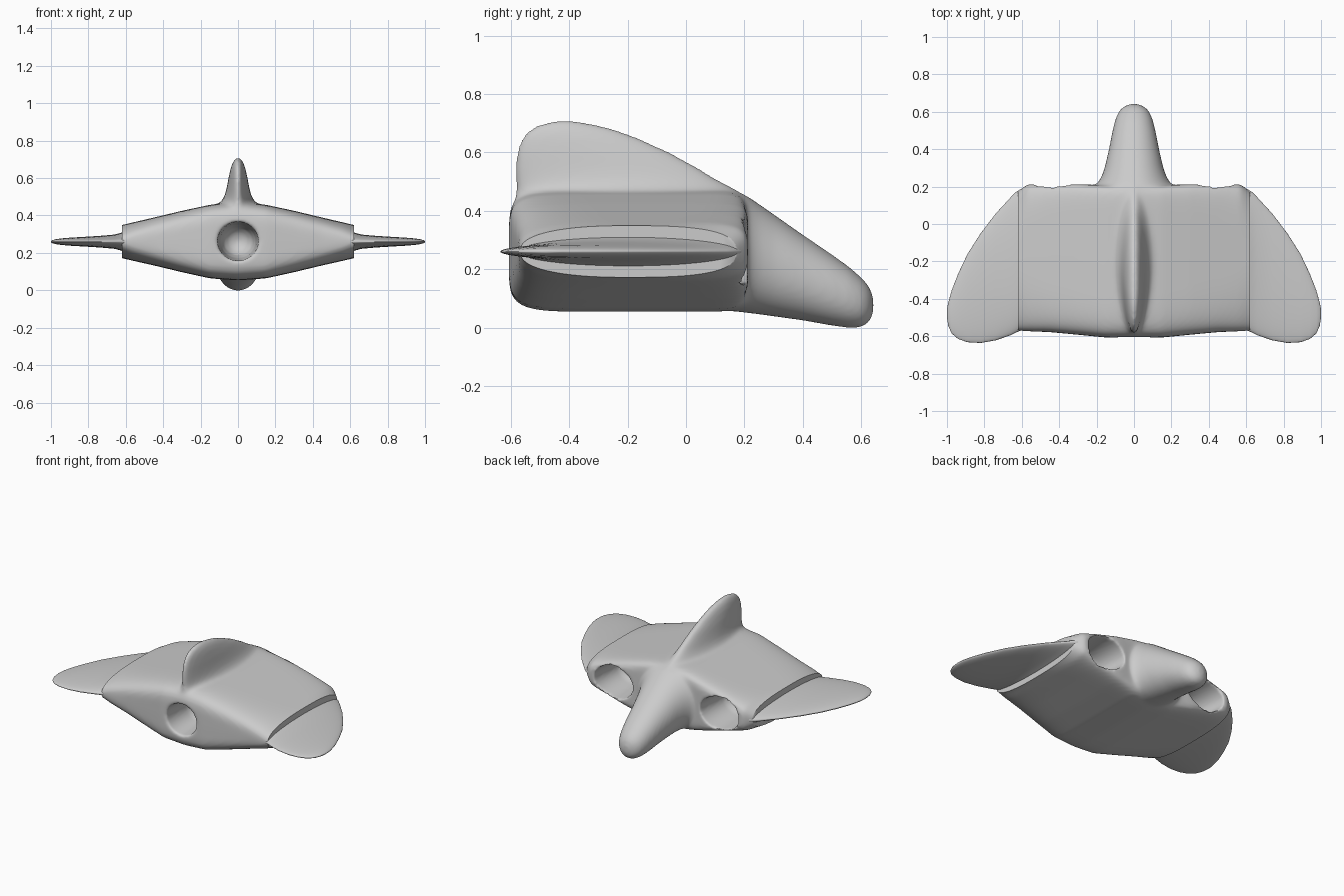
import bpy, bmesh, math
from mathutils import Vector

if "Cube" in bpy.data.objects:
    bpy.data.objects.remove(bpy.data.objects["Cube"])

N = 64


def spow(v, p):
    return math.copysign(abs(v) ** p, v)


def ring(axis, pos, a0, a1, b0, b1, e, e_front=None):
    """Superellipse section across one axis; a and b are the other two axes."""
    pts = []
    for i in range(N):
        t = 2 * math.pi * i / N
        c, s = math.cos(t), math.sin(t)
        ex = e_front if e_front and c > 0 else e
        a = (a0 + a1) / 2 + (a1 - a0) / 2 * spow(c, 2 / ex)
        b = (b0 + b1) / 2 + (b1 - b0) / 2 * spow(s, 2 / ex)
        pts.append({'X': (pos, a, b), 'Y': (a, pos, b), 'Z': (a, b, pos)}[axis])
    return pts


def loft(bm, rings):
    vs = [[bm.verts.new(p) for p in r] for r in rings]
    for r0, r1 in zip(vs, vs[1:]):
        for i in range(N):
            j = (i + 1) % N
            bm.faces.new((r0[i], r0[j], r1[j], r1[i]))
    bm.faces.new(vs[0])
    bm.faces.new(vs[-1])


def finish(bm, name):
    bmesh.ops.recalc_face_normals(bm, faces=bm.faces[:])
    me = bpy.data.meshes.new(name)
    bm.to_mesh(me)
    bm.free()
    ob = bpy.data.objects.new(name, me)
    bpy.context.collection.objects.link(ob)
    return ob


def smooth(ob, angle):
    bpy.ops.object.select_all(action='DESELECT')
    ob.select_set(True)
    bpy.context.view_layer.objects.active = ob
    bpy.ops.object.convert(target='MESH')
    bpy.ops.object.shade_smooth_by_angle(angle=math.radians(angle))


# Hull: sections across x (x, back y, front y, bottom z, top z, squareness)
bm = bmesh.new()
half = [(0, -.607, .205, .053, .475, 6), (.15, -.607, .205, .064, .457, 6),
        (.3, -.592, .214, .097, .425, 5), (.45, -.578, .214, .133, .389, 4),
        (.57, -.574, .212, .160, .361, 3), (.62, -.571, .175, .172, .349, 2.3),
        (.66, -.57, .13, .18, .34, 2.2)]
stations = [(-s[0], *s[1:]) for s in half[:0:-1]] + half
loft(bm, [ring('X', *s, 2 + (s[5] - 2) * 2.5) for s in stations])

# Drooping nose: sections along y (y, half width, bottom z, top z)
nose = [(0, .22, .07, .46), (.12, .225, .06, .465), (.21, .2, .05, .45),
        (.25, .175, .045, .423), (.3, .157, .038, .388), (.4, .134, .024, .318),
        (.5, .115, .006, .25), (.56, .1, -.002, .207), (.6, .083, .0, .172),
        (.625, .06, .014, .145), (.638, .034, .035, .118), (.643, .012, .06, .095)]
loft(bm, [ring('Y', y, -w, w, z0, z1, 2.1) for y, w, z0, z1 in nose])

# Dorsal fin: sections along z (z, back y, front y, half width)
fin = [(.40, -.59, .26, .13), (.455, -.585, .2, .11), (.48, -.583, .16, .085),
       (.51, -.586, .105, .07), (.55, -.588, .04, .06), (.6, -.585, -.05, .051),
       (.65, -.568, -.16, .04), (.68, -.54, -.24, .03), (.7, -.5, -.32, .018),
       (.712, -.45, -.39, .006)]
loft(bm, [ring('Z', z, -w, w, y0, y1, 1.8) for z, y0, y1, w in fin])
body = finish(bm, 'body')

# Cutters: rear exhaust and two intakes, each a duct with a rounded end
bm = bmesh.new()
ducts = [(0, .262, .11, .105, -.75, -.6, -.3)]
ducts += [(s * .395, .258, .142, .108, .35, .2, -.12) for s in (-1, 1)]
for cx, cz, rx, rz, y0, y1, y2 in ducts:
    prof = [(y0, 1), (y1, 1), (y1 + .65 * (y2 - y1), .86)]
    prof += [(y1 + k * (y2 - y1), f) for k, f in ((.85, .7), (.95, .45), (1, .12))]
    loft(bm, [ring('Y', y, cx - rx * f, cx + rx * f, cz - rz * f, cz + rz * f, 2)
              for y, f in prof])
cutter = finish(bm, 'duct_cutter')

bm = bmesh.new()
bmesh.ops.create_cube(bm, size=1)
bmesh.ops.scale(bm, vec=Vector((1.24, 3, 3)), verts=bm.verts)
trim = finish(bm, 'side_trim')

# Blend hull, nose and fin, cut the ducts, round the lips, trim the sides flat
def remesh():
    m = body.modifiers.new('blend', 'REMESH')
    m.mode = 'VOXEL'
    m.voxel_size = .01


def boolean(other, op):
    m = body.modifiers.new('cut', 'BOOLEAN')
    m.object, m.operation, m.solver = other, op, 'EXACT'


def relax(n):
    m = body.modifiers.new('relax', 'SMOOTH')
    m.factor, m.iterations = .5, n


remesh()
relax(12)
boolean(cutter, 'DIFFERENCE')
remesh()
relax(5)
boolean(trim, 'INTERSECT')
smooth(body, 50)
for ob in (cutter, trim):
    bpy.data.objects.remove(ob)

# Wings: sections along x (x, back y, front y, half thickness)
wing = [(.6, -.568, .19, .055), (.63, -.58, .172, .046), (.66, -.595, .142, .038),
        (.74, -.622, .055, .031), (.82, -.636, -.05, .026), (.89, -.632, -.16, .022),
        (.94, -.615, -.265, .018), (.975, -.585, -.355, .013),
        (.993, -.545, -.42, .008), (1, -.5, -.455, .003)]
for side, name in ((1, 'right_wing'), (-1, 'left_wing')):
    bm = bmesh.new()
    loft(bm, [ring('X', side * x, y0, y1, .26 - t, .26 + t, 2) for x, y0, y1, t in wing])
    smooth(finish(bm, name), 60)
